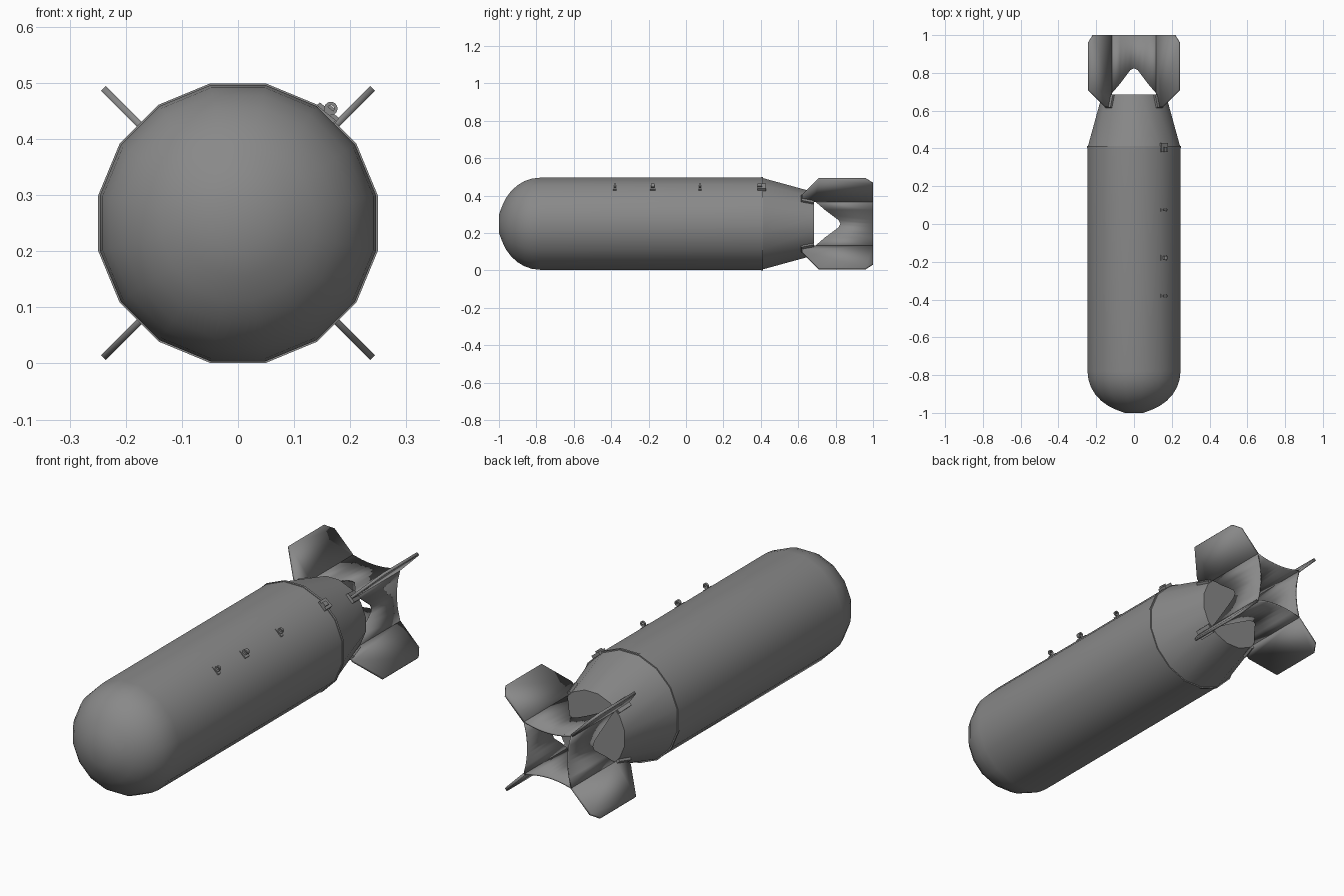
import bpy, bmesh, math
from mathutils import Matrix, Vector

cube = bpy.data.objects.get("Cube")
if cube:
    bpy.data.objects.remove(cube, do_unlink=True)

MID = 0.25      # height of the long axis
SIDES = 16

metal = bpy.data.materials.new("grey metal")
metal.use_nodes = True
grey = (0.25, 0.25, 0.25, 1)
metal.diffuse_color = grey
metal.node_tree.nodes["Principled BSDF"].inputs["Base Color"].default_value = grey


def finish(name, bm, matrix=Matrix()):
    bm.transform(Matrix.Translation((0, 0, MID)) @ matrix)
    bmesh.ops.recalc_face_normals(bm, faces=bm.faces)
    mesh = bpy.data.meshes.new(name)
    bm.to_mesh(mesh)
    bm.free()
    mesh.materials.append(metal)
    ob = bpy.data.objects.new(name, mesh)
    bpy.context.collection.objects.link(ob)
    bpy.ops.object.select_all(action='DESELECT')
    ob.select_set(True)
    bpy.context.view_layer.objects.active = ob
    bpy.ops.object.shade_smooth_by_angle(angle=math.radians(30))
    return ob


def solidify(ob, thickness):
    mod = ob.modifiers.new("thickness", 'SOLIDIFY')
    mod.thickness = thickness
    mod.offset = 0


def lathe(name, profile):
    """Revolve (y, radius) pairs around the y axis and cap both ends."""
    bm = bmesh.new()
    rings = []
    for y, r in profile:
        angles = [math.tau * (i + 0.5) / SIDES for i in range(SIDES)]
        rings.append([bm.verts.new((r * math.cos(a), y, r * math.sin(a))) for a in angles])
    for a, b in zip(rings, rings[1:]):
        for i in range(SIDES):
            j = (i + 1) % SIDES
            bm.faces.new((a[i], a[j], b[j], b[i]))
    bm.faces.new(rings[0])
    bm.faces.new(rings[-1])
    return finish(name, bm)


def box(bm, size, centre, turn=Matrix()):
    m = Matrix.Translation(centre) @ turn @ Matrix.Diagonal((*size, 1))
    bmesh.ops.create_cube(bm, size=1, matrix=m)


def spin(degrees):
    return Matrix.Rotation(math.radians(degrees), 4, 'Y')


# Body: domed nose and straight barrel
R = 0.251
nose = []
for i in range(1, 9):
    t = math.pi / 2 * i / 8
    nose.append((-0.78 - 0.22 * math.cos(t), R * math.sin(t)))
nose[0] = (-1.0, 0.05)
lathe("body", nose + [(0.41, R)])

# Lip and tapered tail
lathe("tail_lip", [(0.402, 0.254), (0.412, 0.254)])
lathe("tail_cone", [(0.41, 0.249), (0.685, 0.172)])

# Diagonal fins, outlined as (distance out, y)
outline = [(0.115, 0.62), (0.15, 0.62), (0.24, 0.71), (0.24, 0.96),
           (0.215, 1.0), (0.12, 1.0), (0.12, 0.69)]
for n, name in enumerate(("upper_left", "lower_left", "lower_right", "upper_right")):
    bm = bmesh.new()
    bm.faces.new([bm.verts.new((d, y, d)) for d, y in outline])
    solidify(finish(name + "_fin", bm, spin(90 * n)), 0.012)

    # Mounting tab lying on the cone at the root of each fin
    bm = bmesh.new()
    slope = Matrix.Rotation(math.radians(-15.6), 4, 'X')
    box(bm, (0.045, 0.07, 0.012), (0, 0.65, 0.184), slope)
    finish(name + "_fin_tab", bm, spin(45 + 90 * n))

# Box tail: four bowed panels with a notched leading edge
half_notch = [(0, 0.825), (0.02, 0.815), (0.045, 0.782), (0.075, 0.742), (0.12, 0.69)]
edge = [(-x, y) for x, y in reversed(half_notch[1:])] + half_notch
for n, name in enumerate(("top", "left", "bottom", "right")):
    bm = bmesh.new()
    columns = []
    for x, y in edge:
        z = 0.12 - 0.018 * (1 - (x / 0.12) ** 2)
        columns.append([bm.verts.new((x, v, z)) for v in (y, 1.0)])
    for a, b in zip(columns, columns[1:]):
        bm.faces.new((a[0], b[0], b[1], a[1]))
    solidify(finish(name + "_tail_panel", bm, spin(90 * n)), 0.008)


# Suspension lugs: a foot plate and an eye
def lug(name, y, length):
    bm = bmesh.new()
    box(bm, (0.04, length, 0.008), (0, y, 0.248))
    box(bm, (0.014, length * 0.6, 0.016), (0, y, 0.254))
    rings = []
    for i in range(12):
        a = math.tau * i / 12
        out = Vector((math.cos(a), 0, math.sin(a)))
        ring = []
        for r, s in ((0.012, -1), (0.012, 1), (0.006, 1), (0.006, -1)):
            p = out * r + Vector((0, y + s * length * 0.3, 0.263))
            ring.append(bm.verts.new(p))
        rings.append(ring)
    for i, a in enumerate(rings):
        b = rings[(i + 1) % len(rings)]
        for j in range(4):
            k = (j + 1) % 4
            bm.faces.new((a[j], b[j], b[k], a[k]))
    finish(name, bm, spin(39))


lug("front_lug", -0.38, 0.018)
lug("middle_lug", -0.178, 0.03)
lug("rear_lug", 0.075, 0.016)

# Clamp bracket over the lip
bm = bmesh.new()
box(bm, (0.045, 0.045, 0.014), (0, 0.405, 0.252))
box(bm, (0.02, 0.025, 0.014), (0, 0.395, 0.26))
finish("lip_clamp", bm, spin(39))
